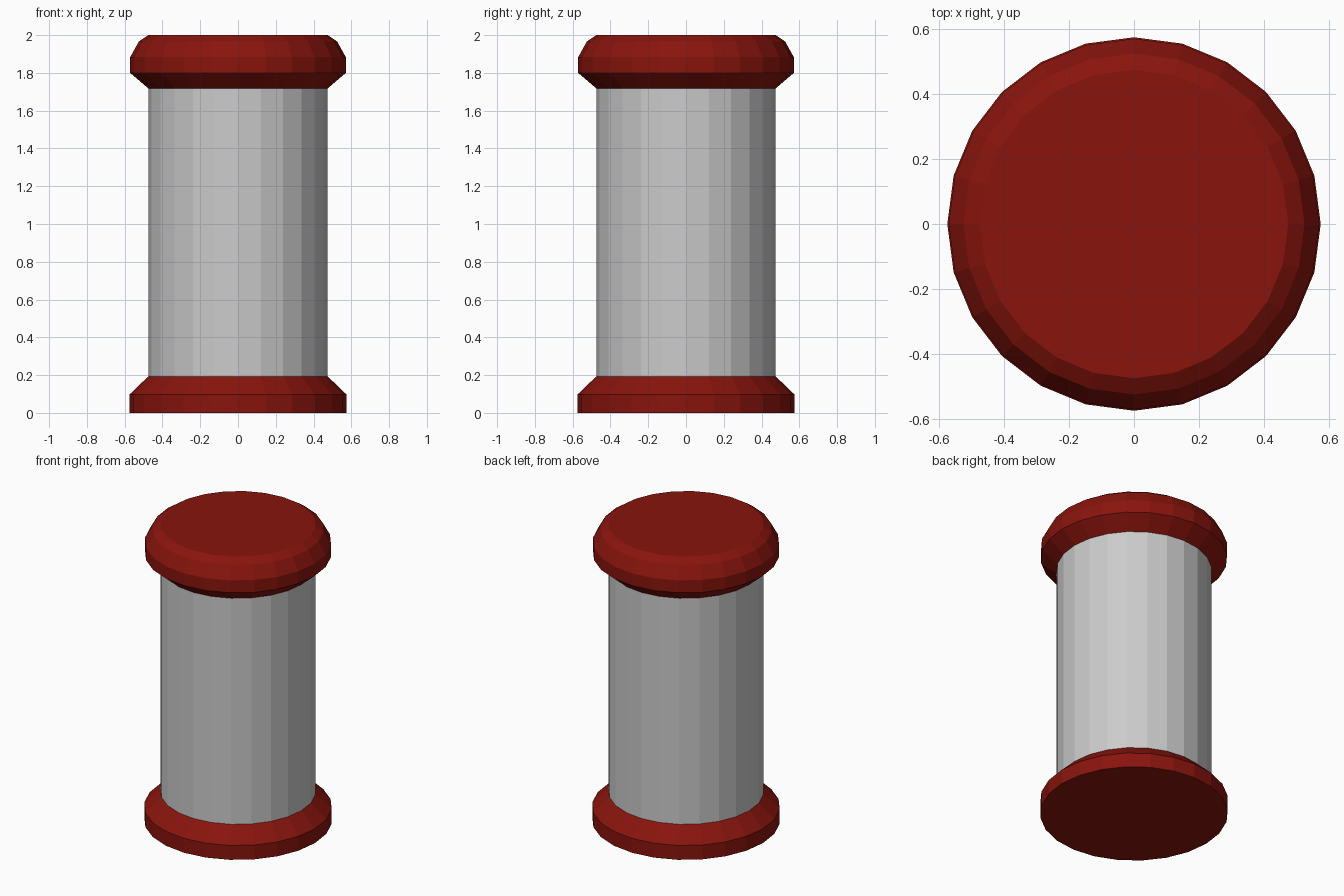
import bpy, bmesh
from math import cos, sin, tau

if "Cube" in bpy.data.objects:
    bpy.data.objects.remove(bpy.data.objects["Cube"])

SIDES = 24

red = bpy.data.materials.new("dark_red")
red.diffuse_color = (0.25, 0.007, 0.004, 1)
red.use_nodes = True
red.node_tree.nodes["Principled BSDF"].inputs["Base Color"].default_value = red.diffuse_color


def lathe(name, profile, cap_bottom=False, cap_top=False, material=None):
    """Flat-faced turned part from (radius, z) points listed bottom to top."""
    bm = bmesh.new()
    rings = [[bm.verts.new((r * cos(tau * i / SIDES), r * sin(tau * i / SIDES), z))
              for i in range(SIDES)] for r, z in profile]
    for low, high in zip(rings, rings[1:]):
        for i in range(SIDES):
            j = (i + 1) % SIDES
            bm.faces.new((low[i], low[j], high[j], high[i]))
    if cap_bottom:
        bm.faces.new(rings[0][::-1])
    if cap_top:
        bm.faces.new(rings[-1])
    mesh = bpy.data.meshes.new(name)
    bm.to_mesh(mesh)
    bm.free()
    if material:
        mesh.materials.append(material)
    obj = bpy.data.objects.new(name, mesh)
    bpy.context.collection.objects.link(obj)
    return obj


# Base flange with sloped shoulder
lathe("base", [(0.575, 0), (0.575, 0.097), (0.475, 0.193)],
      cap_bottom=True, material=red)

# Grey cylindrical body
lathe("body", [(0.475, 0.193), (0.475, 1.718)])

# Rounded top cap with undercut
lathe("top_cap", [(0.475, 1.718), (0.571, 1.80), (0.571, 1.883),
                  (0.525, 1.966), (0.475, 2.0)],
      cap_top=True, material=red)
